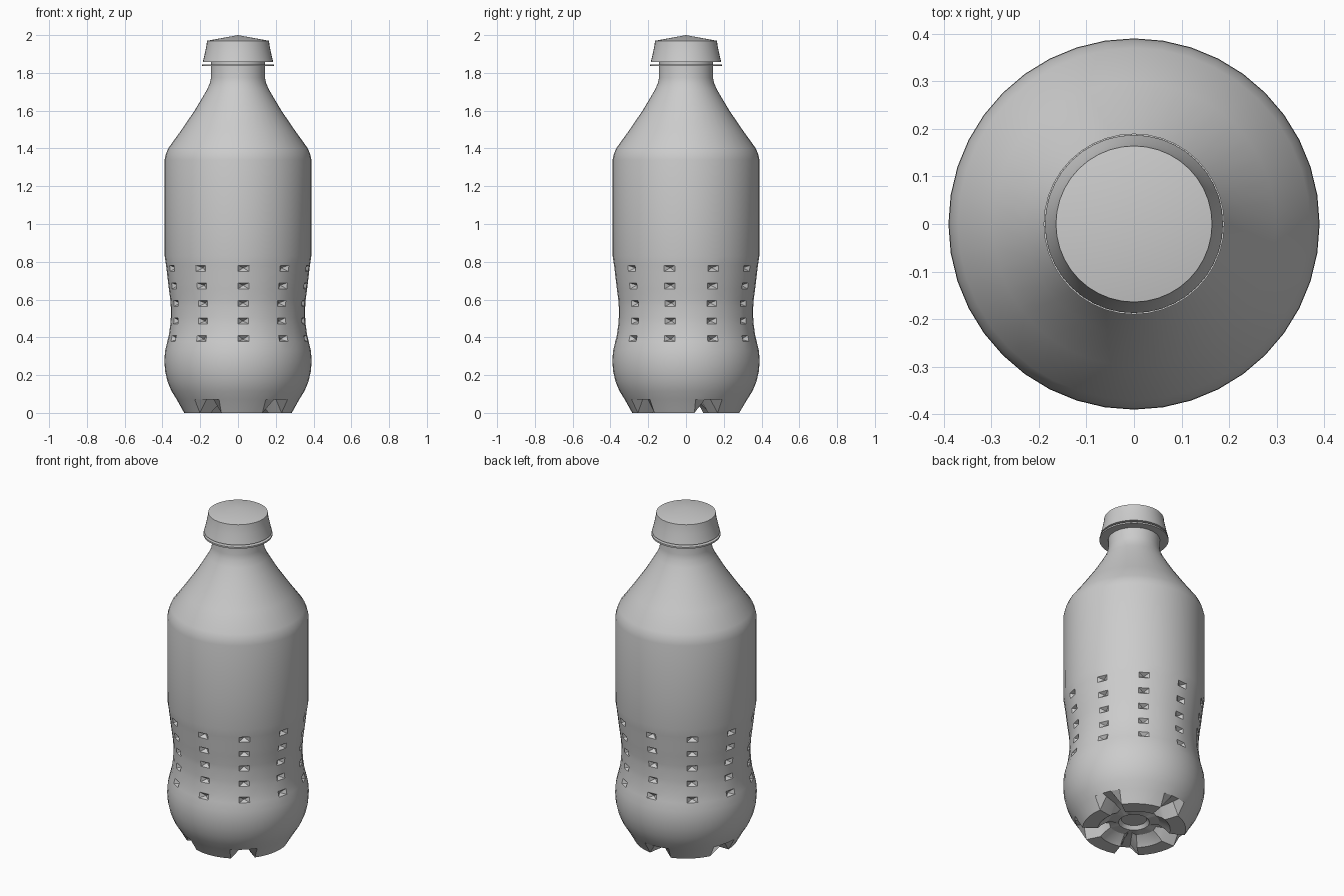
import bpy, bmesh, math

cube = bpy.data.objects.get("Cube")
if cube:
    bpy.data.objects.remove(cube)

SEG = 40
grey = bpy.data.materials.new("light_grey")
grey.use_nodes = True
COLOR = (0.6, 0.6, 0.6, 1)
grey.diffuse_color = COLOR
grey.node_tree.nodes["Principled BSDF"].inputs["Base Color"].default_value = COLOR


def ring(bm, r, z, lift=None):
    """Ring of vertices; lift raises the vertices that lie in the foot slots."""
    verts = []
    for j in range(SEG):
        a = 2 * math.pi * j / SEG
        slot = lift is not None and j % 8 in (4, 5)
        verts.append(bm.verts.new((r * math.sin(a), -r * math.cos(a), lift if slot else z)))
    return verts


def lathe(bm, rings):
    """Skin successive rings; returns one list of faces per band."""
    bands = []
    for low, high in zip(rings, rings[1:]):
        bands.append([bm.faces.new((low[j], low[(j + 1) % SEG], high[(j + 1) % SEG], high[j]))
                      for j in range(SEG)])
    return bands


def cap_end(bm, verts, z):
    tip = bm.verts.new((0, 0, z))
    for j in range(SEG):
        bm.faces.new((verts[j], verts[(j + 1) % SEG], tip))


def finish(bm, name, angle):
    bmesh.ops.recalc_face_normals(bm, faces=bm.faces)
    mesh = bpy.data.meshes.new(name)
    bm.to_mesh(mesh)
    bm.free()
    obj = bpy.data.objects.new(name, mesh)
    bpy.context.collection.objects.link(obj)
    mesh.materials.append(grey)
    bpy.ops.object.select_all(action='DESELECT')
    obj.select_set(True)
    bpy.context.view_layer.objects.active = obj
    bpy.ops.object.shade_smooth_by_angle(angle=math.radians(angle))
    return obj


# Bottle body: underside with five feet, waist with dimple rows, shoulder, neck
bm = bmesh.new()
under = [(0.07, 0.065, None), (0.085, 0.045, None), (0.14, 0.045, 0.06),
         (0.18, 0.02, 0.065), (0.2, 0, 0.07), (0.285, 0, 0.07)]
rings = [ring(bm, *p) for p in under]
cap_end(bm, rings[0], 0.065)
lower = [(0.325, 0.072), (0.352, 0.115), (0.373, 0.165), (0.386, 0.22),
         (0.39, 0.275), (0.386, 0.33)]
rings += [ring(bm, *p) for p in lower]

# Each waist row has a lower and an upper ring, with dimples between them
dimple_bands = []
for i, r in enumerate((0.37, 0.357, 0.357, 0.368, 0.379)):
    z = 0.395 + 0.0925 * i
    lean = (-0.004, -0.001, 0.001, 0.002, 0.002)[i]
    dimple_bands.append(len(rings))
    rings += [ring(bm, r - lean, z - 0.016), ring(bm, r + lean, z + 0.016)]

upper = [(0.388, 0.83), (0.389, 1.0), (0.389, 1.34), (0.382, 1.37), (0.37, 1.4),
         (0.298, 1.5), (0.23, 1.6), (0.197, 1.655), (0.165, 1.71),
         (0.149, 1.745), (0.143, 1.775), (0.143, 1.86)]
rings += [ring(bm, *p) for p in upper]
bands = lathe(bm, rings)
cap_end(bm, rings[-1], 1.86)
bmesh.ops.recalc_face_normals(bm, faces=bm.faces)
dimples = [bands[b][j] for b in dimple_bands for j in range(0, SEG, 4)]
bmesh.ops.poke(bm, faces=dimples, offset=-0.025)
finish(bm, "bottle_body", 28)


def turned(name, profile, bottom, top):
    bm = bmesh.new()
    rings = [ring(bm, r, z) for r, z in profile]
    lathe(bm, rings)
    cap_end(bm, rings[0], bottom)
    cap_end(bm, rings[-1], top)
    return finish(bm, name, 30)


# Neck collar and screw cap
turned("neck_collar", [(0.19, 1.836), (0.19, 1.845)], 1.836, 1.845)
turned("screw_cap", [(0.187, 1.857), (0.182, 1.875), (0.173, 1.915), (0.167, 1.945),
                     (0.164, 1.97)], 1.857, 2.0)
